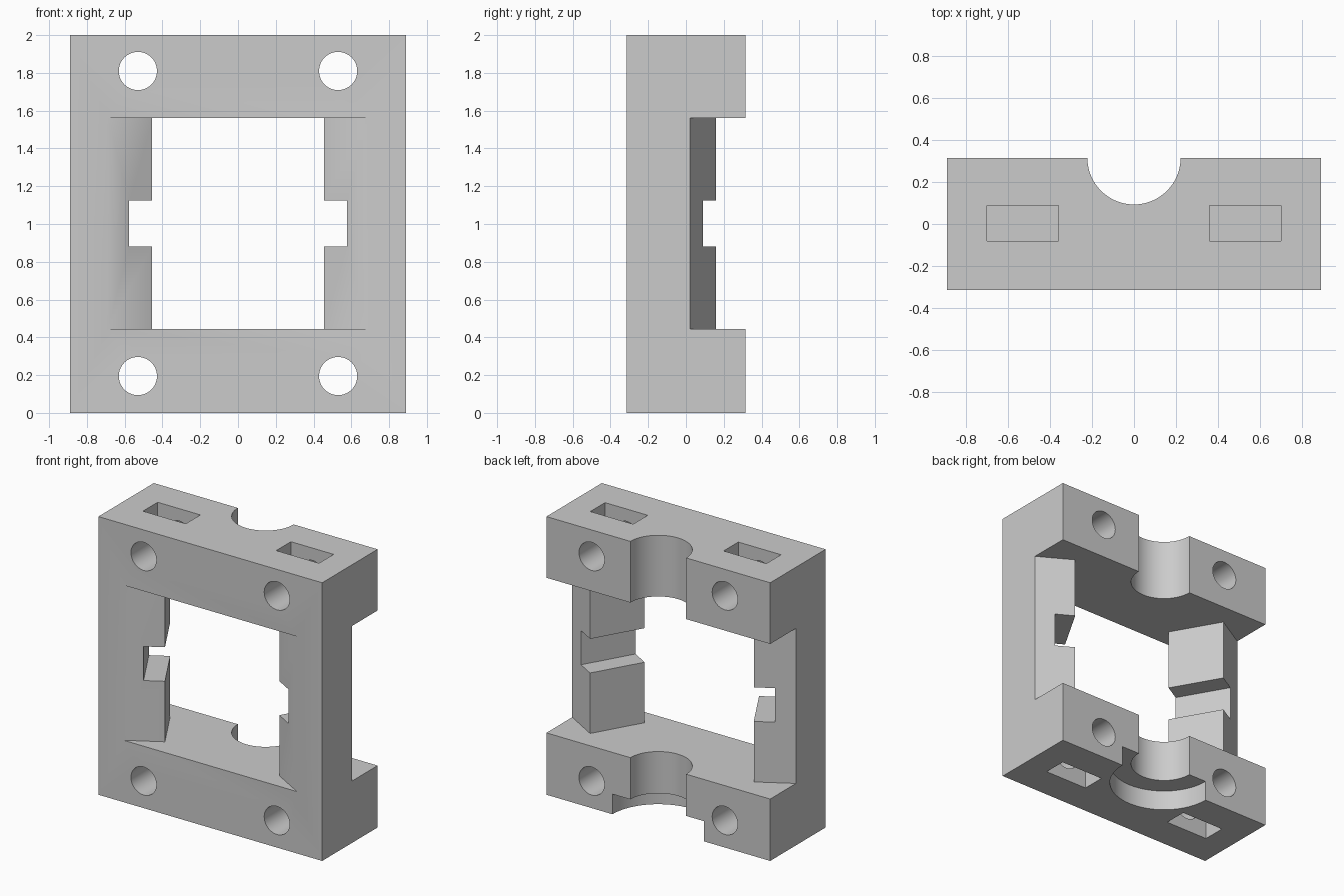
import bpy, bmesh
from math import pi, radians

if "Cube" in bpy.data.objects:
    bpy.data.objects.remove(bpy.data.objects["Cube"], do_unlink=True)

grey = bpy.data.materials.new("plain grey")
grey.use_nodes = True
COLOUR = (0.6, 0.6, 0.6, 1)
grey.diffuse_color = COLOUR
grey.node_tree.nodes["Principled BSDF"].inputs["Base Color"].default_value = COLOUR


def prism(name, outline, z0, z1):
    """Extrude a plan (x, y) outline from z0 to z1."""
    bm = bmesh.new()
    face = bm.faces.new([bm.verts.new((x, y, z0)) for x, y in outline])
    top = bmesh.ops.extrude_face_region(bm, geom=[face])["geom"]
    bmesh.ops.translate(bm, vec=(0, 0, z1 - z0),
                        verts=[g for g in top if isinstance(g, bmesh.types.BMVert)])
    bmesh.ops.recalc_face_normals(bm, faces=bm.faces)
    mesh = bpy.data.meshes.new(name)
    bm.to_mesh(mesh)
    bm.free()
    mesh.materials.append(grey)
    obj = bpy.data.objects.new(name, mesh)
    bpy.context.collection.objects.link(obj)
    return obj


def box(name, x0, x1, y0, y1, z0, z1):
    return prism(name, [(x0, y0), (x1, y0), (x1, y1), (x0, y1)], z0, z1)


def mirrored(half):
    """Close a right-hand outline with its reflection in x."""
    return half + [(-x, y) for x, y in reversed(half)]


def cylinder(name, radius, depth, location, rotation=(0, 0, 0)):
    bpy.ops.mesh.primitive_cylinder_add(vertices=64, radius=radius, depth=depth,
                                        location=location, rotation=rotation)
    obj = bpy.context.object
    obj.name = name
    obj.data.materials.append(grey)
    return obj


def cut(target, cutter):
    cutter.hide_render = True
    mod = target.modifiers.new("cut", "BOOLEAN")
    mod.operation, mod.solver, mod.object = "DIFFERENCE", "EXACT", cutter
    bpy.context.view_layer.objects.active = target
    bpy.ops.object.modifier_apply(modifier=mod.name)
    bpy.data.objects.remove(cutter, do_unlink=True)


# Solid block
W, D, H = 0.89, 0.315, 2.0
frame = box("bracket_frame", -W, W, -D, D, 0, H)

# Window, leaving slanted side rails
cut(frame, prism("window_cutter", mirrored(
    [(0.837, -0.4), (0.455, -0.18), (0.651, 0.16), (1.0, -0.042), (1.0, 0.5)]),
    0.445, 1.56))

# Notch across the inner face of both rails
cut(frame, prism("notch_cutter", mirrored(
    [(0.526, -0.337), (0.822, 0.177), (0.5, 0.3)]), 0.88, 1.125))

# Half-round channel, with a wider seat underneath
cut(frame, cylinder("channel_cutter", 0.222, 3, (0, D, 1)))
cut(frame, cylinder("seat_cutter", 0.365, 0.29, (0, D, 0)))

# Bolt holes and the nut slots that cross them
for side in (-1, 1):
    x = side * 0.53
    for z in (0.195, 1.81):
        cut(frame, cylinder("bolt_cutter", 0.101, 1, (x, 0, z), (pi / 2, 0, 0)))
    for z0, z1 in ((-0.1, 0.365), (1.64, 2.1)):
        cut(frame, box("nut_cutter", x - 0.17, x + 0.17, -0.08, 0.087, z0, z1))

# Smooth bores, sharp edges
bpy.ops.object.select_all(action="DESELECT")
frame.select_set(True)
bpy.context.view_layer.objects.active = frame
bpy.ops.object.shade_smooth_by_angle(angle=radians(30))
